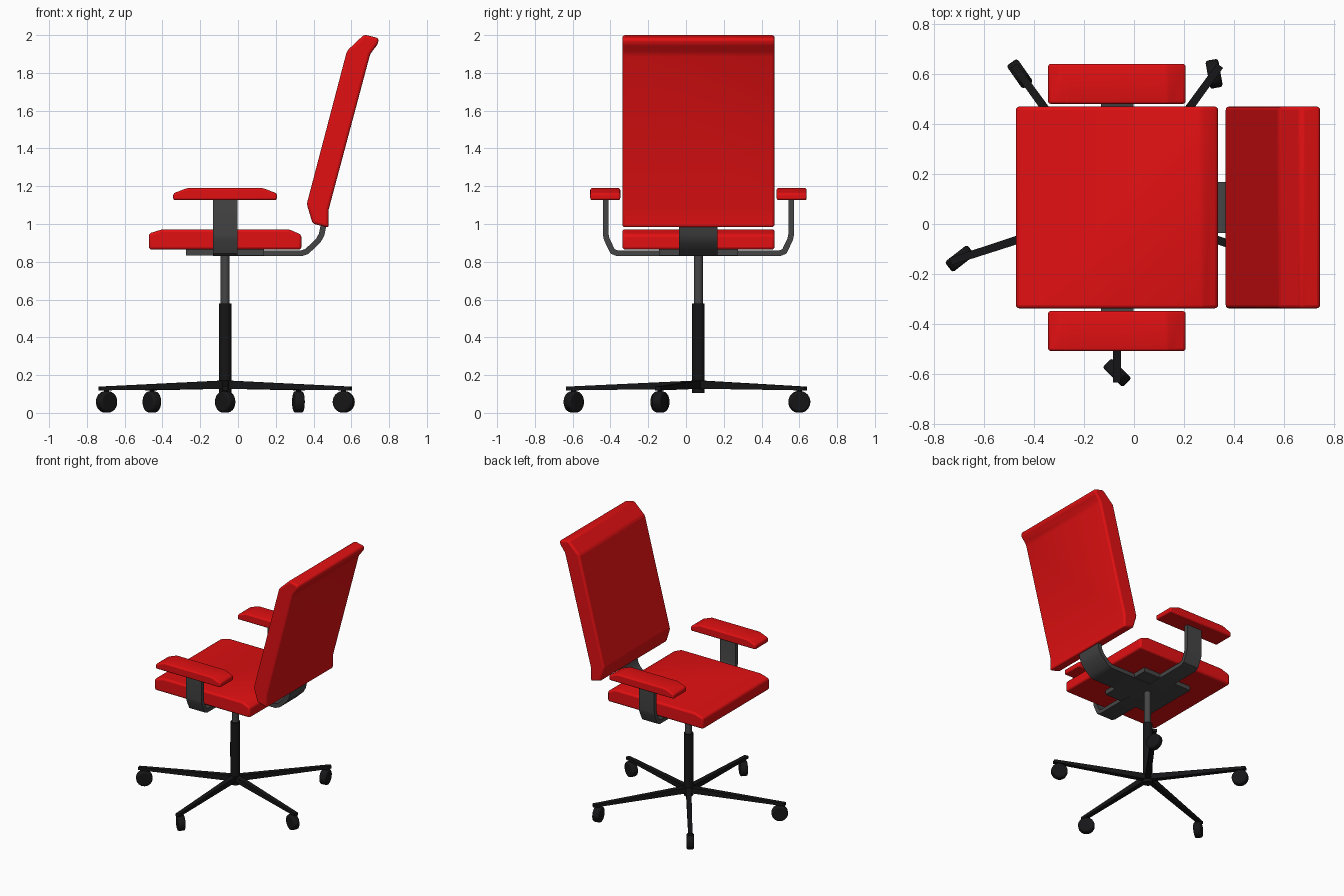
import bpy, bmesh, math
from mathutils import Matrix, Vector

if "Cube" in bpy.data.objects:
    bpy.data.objects.remove(bpy.data.objects["Cube"])

CX, CY = -0.068, 0.066      # column axis; also the chair's mirror plane in y


def material(name, rgb):
    m = bpy.data.materials.new(name)
    m.diffuse_color = (*rgb, 1)
    m.use_nodes = True
    m.node_tree.nodes["Principled BSDF"].inputs["Base Color"].default_value = m.diffuse_color
    return m


RED = material("red_fabric", (0.75, 0.005, 0.006))
GREY = material("dark_metal", (0.06, 0.06, 0.06))
BLACK = material("black_plastic", (0.008, 0.008, 0.009))


def finish(name, bm, mat, bevel=0, segments=3):
    bmesh.ops.recalc_face_normals(bm, faces=bm.faces)
    mesh = bpy.data.meshes.new(name)
    bm.to_mesh(mesh)
    bm.free()
    mesh.materials.append(mat)
    ob = bpy.data.objects.new(name, mesh)
    bpy.context.collection.objects.link(ob)
    if bevel:
        b = ob.modifiers.new("Bevel", 'BEVEL')
        b.width, b.segments = bevel, segments
        b.limit_method = 'ANGLE'
        b.angle_limit = math.radians(20)
    bpy.ops.object.select_all(action='DESELECT')
    ob.select_set(True)
    bpy.context.view_layer.objects.active = ob
    bpy.ops.object.shade_smooth_by_angle(angle=math.radians(30))
    return ob


def prism(name, pts, axis, lo, hi, mat, bevel=0):
    """Extrude a side profile (u, z) along x or y."""
    bm = bmesh.new()
    place = (lambda u, z: (u, lo, z)) if axis == 'y' else (lambda u, z: (lo, u, z))
    face = bm.faces.new([bm.verts.new(place(*p)) for p in pts])
    new = bmesh.ops.extrude_face_region(bm, geom=[face])["geom"]
    move = Vector((0, hi - lo, 0)) if axis == 'y' else Vector((hi - lo, 0, 0))
    bmesh.ops.translate(bm, vec=move, verts=[v for v in new if isinstance(v, bmesh.types.BMVert)])
    return finish(name, bm, mat, bevel)


def strap(name, path, axis, lo, hi, thick=0.03):
    """Bent flat bar following a path."""
    p = [Vector(q) for q in path]
    left, right = [], []
    for i, q in enumerate(p):
        a = (q - p[i - 1]).normalized() if i else (p[1] - q).normalized()
        b = (p[i + 1] - q).normalized() if i < len(p) - 1 else a
        t = (a + b).normalized()
        n = Vector((-t.y, t.x)) * (thick / 2 / max(0.5, t.dot(a)))
        left.append(q + n)
        right.append(q - n)
    return prism(name, left + right[::-1], axis, lo, hi, GREY)


def cylinder(name, r, z0, z1, mat, sides=20):
    bm = bmesh.new()
    bmesh.ops.create_cone(bm, cap_ends=True, segments=sides, radius1=r, radius2=r, depth=z1 - z0,
                          matrix=Matrix.Translation((CX, CY, (z0 + z1) / 2)))
    return finish(name, bm, mat)


# Cushions
prism("seat", [(-.472, .865), (-.472, .95), (-.40, .972), (.27, .972), (.336, .943), (.336, .865)],
      'y', CY - .403, CY + .403, RED, .014)
prism("backrest", [(.364, 1.106), (.577, 1.917), (.668, 2.003), (.745, 1.984), (.742, 1.955),
                   (.70, 1.90), (.48, 1.077), (.48, .980), (.395, 1.002)],
      'y', CY - .403, CY + .403, RED, .014)
for side, label in ((-1, "near"), (1, "far")):
    lo, hi = sorted((CY + side * .414, CY + side * .573))
    prism(f"armrest_{label}", [(-.343, 1.127), (-.343, 1.162), (-.27, 1.19), (.132, 1.19),
                               (.206, 1.162), (.206, 1.127)], 'y', lo, hi, RED, .01)

# Under-seat plate and bent straps
prism("seat_plate", [(-.275, .832), (.137, .832), (.137, .866), (-.275, .866)],
      'y', CY - .21, CY + .21, GREY)
half = [(.43, .845), (.455, .855), (.486, .92), (.491, .945), (.491, 1.135)]
strap("arm_strap", [(CY - d, z) for d, z in half[::-1]] + [(CY + d, z) for d, z in half],
      'x', CX - .064, CX + .066)
strap("back_strap", [(CX, .845), (.335, .845), (.365, .855), (.425, .912), (.443, .945), (.46, 1.03)],
      'y', CY - .102, CY + .102)

# Column
cylinder("gas_lift", .024, .56, .84, GREY)
cylinder("column", .033, .105, .58, BLACK)

# Five legs, each with a swivelled caster
swivels = (-45, -25, -80, -55, 38)
for i, swivel in enumerate(swivels):
    ang = math.radians(-90 + 72 * i)
    bm = bmesh.new()
    rings = []
    for r, w, z0, z1 in ((0, .019, .128, .172), (.70, .015, .119, .139)):
        rings.append([bm.verts.new((r, y, z)) for y, z in ((-w, z0), (w, z0), (w, z1), (-w, z1))])
    bm.faces.new(rings[0])
    bm.faces.new(rings[1])
    for k in range(4):
        bm.faces.new((rings[0][k], rings[0][k - 1], rings[1][k - 1], rings[1][k]))
    bm.transform(Matrix.Translation((CX, CY, 0)) @ Matrix.Rotation(ang, 4, 'Z'))
    finish(f"leg_{i + 1}", bm, BLACK)

    spot = Matrix.Translation((CX + .66 * math.cos(ang), CY + .66 * math.sin(ang), 0))
    turn = spot @ Matrix.Rotation(math.radians(swivel), 4, 'Z')
    bm = bmesh.new()
    bmesh.ops.create_cone(bm, cap_ends=True, segments=16, radius1=.058, radius2=.058, depth=.052,
                          matrix=turn @ Matrix.Translation((0, 0, .058)) @ Matrix.Rotation(math.pi / 2, 4, 'X'))
    finish(f"caster_wheel_{i + 1}", bm, BLACK, .012, 2)
    bm = bmesh.new()
    bmesh.ops.create_cone(bm, cap_ends=True, segments=10, radius1=.014, radius2=.014, depth=.04,
                          matrix=spot @ Matrix.Translation((0, 0, .115)))
    finish(f"caster_stem_{i + 1}", bm, BLACK)
